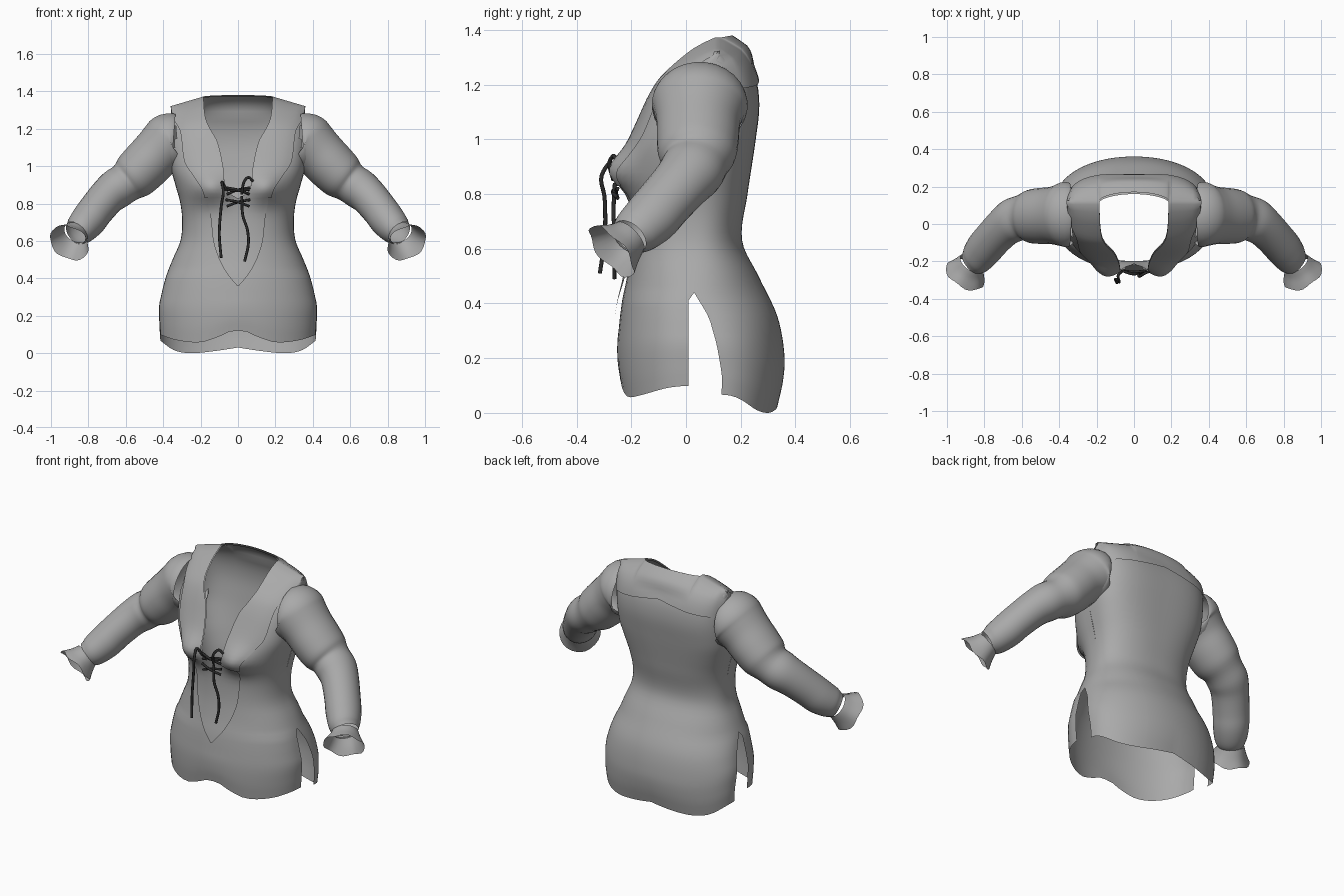
import bpy, bmesh, math
from mathutils import Vector

if "Cube" in bpy.data.objects:
    bpy.data.objects.remove(bpy.data.objects["Cube"])


def material(name, v):
    m = bpy.data.materials.new(name)
    m.diffuse_color = (v, v, v, 1)
    m.use_nodes = True
    m.node_tree.nodes["Principled BSDF"].inputs["Base Color"].default_value = m.diffuse_color
    return m


CLOTH = material("grey_cloth", 0.40)
DARK = material("dark_lace", 0.025)


def curve(table):
    """Smooth function through (position, value) pairs."""
    def slope(i):
        a, b = max(i - 1, 0), min(i + 1, len(table) - 1)
        return (table[b][1] - table[a][1]) / (table[b][0] - table[a][0])

    def f(z):
        z = min(max(z, table[0][0]), table[-1][0])
        i = 0
        while i < len(table) - 2 and z > table[i + 1][0]:
            i += 1
        (z0, v0), (z1, v1) = table[i], table[i + 1]
        h = z1 - z0
        t = (z - z0) / h
        return ((2*t**3 - 3*t*t + 1) * v0 + (t**3 - 2*t*t + t) * h * slope(i)
                + (3*t*t - 2*t**3) * v1 + (t**3 - t*t) * h * slope(i + 1))
    return f


TOP, NECK = 1.375, 0.185
# body profile by height
width = curve([(0, .415), (.1, .42), (.25, .42), (.4, .388), (.5, .35), (.6, .308), (.7, .298),
               (.8, .308), (.9, .335), (1, .36), (1.2, .363), (TOP, .355)])
front = curve([(0, -.24), (.12, -.25), (.25, -.25), (.4, -.235), (.5, -.215), (.62, -.2), (.75, -.2),
               (.86, -.215), (.95, -.215), (1.07, -.17), (1.21, -.1), (1.28, -.03), (1.34, .045), (TOP, .115)])
back = curve([(0, .335), (.1, .355), (.2, .36), (.35, .335), (.5, .265), (.63, .205), (.8, .225),
              (1, .255), (1.13, .268), (1.24, .25), (1.33, .195), (TOP, .115)])
middle = curve([(0, .03), (.44, .03), (1, .04), (1.2, .06), (TOP, .115)])
fullness = curve([(0, 2.05), (.4, 2.1), (.6, 2.3), (.75, 2.45), (.95, 2.9), (1.1, 3.1), (TOP, 3.2)])
slit_back = curve([(0, .13), (.1, .13), (.33, .09), (.44, .03)])
neck = curve([(.825, 0), (.87, .06), (1, .08), (1.13, .11), (1.2, .15), (1.26, .175), (TOP, NECK)])
hem_front = curve([(0, .12), (.04, .117), (.1, .09), (.2, .058), (.33, .07), (.42, .1)])
hem_back = curve([(0, .03), (.12, .012), (.25, 0), (.34, .015), (.42, .07)])


def on_body(x, z, side, off=0.0):
    """Point of the garment; side -1 is front, +1 is back."""
    w = width(z)
    p = fullness(z)
    s = max(0, 1 - min(x / w, 1) ** p) ** (1 / p)
    mid = middle(z)
    if z < .435:
        mid = .01 if side < 0 else slit_back(z)
    y = mid + ((front(z) if side < 0 else back(z)) - mid) * s
    if side < 0:
        y -= .065 * math.exp(-((x - .15) / .09) ** 2 - ((z - .88) / .075) ** 2)
    k = min(max((z - 1.1) / (TOP - 1.1), 0), 1)
    rim = min(max((z - 1.27) / (TOP - 1.27), 0), 1)
    round_neck = max(0, 1 - (x / NECK) ** 2) ** .6 if side > 0 else 0
    y += .045 * rim * round_neck
    hem = (hem_front if side < 0 else hem_back)(x) * max(0, 1 - z / .3)
    zz = z + hem - .05 * k * max(0, (x - NECK) / .17) - .008 * rim * (1 - round_neck) + off * k * .5
    return Vector((x, y + side * off, zz))


def finish(name, bm, mat, mirror=False):
    bmesh.ops.remove_doubles(bm, verts=bm.verts, dist=.0004)
    bmesh.ops.recalc_face_normals(bm, faces=bm.faces)
    me = bpy.data.meshes.new(name)
    bm.to_mesh(me)
    bm.free()
    me.materials.append(mat)
    ob = bpy.data.objects.new(name, me)
    bpy.context.collection.objects.link(ob)
    if mirror:
        mod = ob.modifiers.new("mirror", 'MIRROR')
        mod.merge_threshold = .001
    bpy.context.view_layer.objects.active = ob
    ob.select_set(True)
    bpy.ops.object.shade_smooth_by_angle(angle=math.radians(50))
    ob.select_set(False)
    return ob


def add_grid(bm, rows):
    vs = [[bm.verts.new(p) for p in r] for r in rows]
    for a, b in zip(vs, vs[1:]):
        for i in range(len(a) - 1):
            bm.faces.new((a[i], a[i + 1], b[i + 1], b[i]))


def span(a, b, n):
    return [a + (b - a) * i / n for i in range(n + 1)]


# body: front panel, back side panels and back centre, with side slits
bm = bmesh.new()
zs = span(0, TOP, 50)
arc = [math.sin(t * math.pi / 2) for t in span(0, 1, 14)]


def side_xs(a, z):
    return [a + (width(z) - a) * t for t in arc]


add_grid(bm, [[on_body(x, z, -1) for x in side_xs(max(0, neck(z)), z)] for z in zs])
add_grid(bm, [[on_body(x, z, 1) for x in side_xs(NECK, z)] for z in zs])
add_grid(bm, [[on_body(NECK * t, z, 1) for t in arc] for z in zs])
# armhole inside the sleeve
hole = []
for f in bm.faces:
    c = f.calc_center_median()
    if c.x > .3 and math.hypot(c.y - .05, c.z - 1.125) < .115:
        hole.append(f)
bmesh.ops.delete(bm, geom=hole, context='FACES')
finish("tunic_body", bm, CLOTH, True)

# collar: front lapels running over the shoulders to a wide back flap
bm = bmesh.new()
lapel = curve([(.82, .175), (.88, .195), (.95, .24), (1.02, .285), (1.2, .31), (1.28, .345), (TOP, .36)])
rows = [[on_body(x, z, -1, .01) for x in span(max(neck(z), .045), lapel(z), 8)]
        for z in span(.83, TOP, 26)]
rows += [[on_body(x, TOP - (TOP - 1.2) * t, 1, .01) for x in span(NECK, .36 - .008 * t, 8)]
         for t in span(0, 1, 8)]
add_grid(bm, rows)
add_grid(bm, [[on_body(x, TOP - t * (TOP - 1.2 - .03 * (1 - x / NECK)), 1, .01)
               for x in [NECK * a for a in arc]] for t in span(0, 1, 8)])
finish("collar", bm, CLOTH, True)

# pointed tongue under the lacing
bm = bmesh.new()
tongue = curve([(.36, .004), (.42, .055), (.5, .1), (.6, .132), (.72, .145), (.8, .16)])
add_grid(bm, [[on_body(x, z, -1, .005 + .03 * (.83 - z)) for x in span(0, tongue(z), 6)]
              for z in span(.36, .83, 16)])
finish("front_tongue", bm, CLOTH, True)


def tube(name, pts, radii, sides, steps, mat, mirror=False, caps=False, deep=1.0, ruffle=0.0):
    """Round tube along a smooth path; deep widens it along y, ruffle waves its far end."""
    n = len(pts) - 1
    fs = [curve([(i, p[c]) for i, p in enumerate(pts)]) for c in range(3)]
    fr = curve(list(enumerate(radii)))
    ts = span(0, n, steps)
    path = [Vector([f(t) for f in fs]) for t in ts]
    bm = bmesh.new()
    rows, u = [], None
    for i, c in enumerate(path):
        d = (path[min(i + 1, steps)] - path[max(i - 1, 0)]).normalized()
        if u is None:
            u = d.orthogonal()
        u = (u - d * u.dot(d)).normalized()
        v = d.cross(u)
        ring = []
        for a in span(0, 2 * math.pi, sides):
            o = (u * math.cos(a) + v * math.sin(a)) * fr(ts[i])
            o.y *= deep
            ring.append(c + o + d * ruffle * math.sin(5 * a) * i / steps)
        rows.append(ring)
    add_grid(bm, rows)
    if caps:
        for r in (rows[0], rows[-1]):
            bm.faces.new([bm.verts.new(p) for p in r[:-1]])
    return finish(name, bm, mat, mirror)


# gathered sleeves
tube("sleeves",
     [(.345, .05, 1.125), (.367, .05, 1.125), (.39, .048, 1.108), (.44, .045, 1.062), (.50, .043, 1.0),
      (.555, .04, .947), (.60, .035, .912), (.65, .017, .878), (.70, -.02, .835), (.76, -.083, .764),
      (.80, -.13, .71), (.84, -.18, .665), (.868, -.207, .643)],
     [.153, .158, .15, .138, .135, .128, .109, .108, .1, .096, .095, .085, .068],
     28, 48, CLOTH, True, deep=1.11)
# flared cuffs
tube("cuffs", [(.866, -.204, .645), (.884, -.237, .617), (.902, -.272, .59)],
     [.068, .086, .112], 30, 8, CLOTH, True, deep=1.08, ruffle=.007)

# crossed lacing between the lapels
for z in (.885, .82):
    for s in (-1, 1):
        tube("cross_lace", [(-.065 * s, -.25, z), (0, -.262 - .006 * s, z - .012), (.06 * s, -.25, z - .035)],
             [.007] * 3, 8, 10, DARK, caps=True)
tube("top_lace", [(-.06, -.25, .875), (0, -.265, .868), (.06, -.25, .875)], [.007] * 3, 8, 10, DARK, caps=True)

# hanging lace ends and bow loop
HANGING = [
    [(-.06, -.25, .87), (-.085, -.275, .915), (-.078, -.31, .86), (-.09, -.297, .78), (-.1, -.297, .64),
     (-.09, -.315, .51)],
    [(.02, -.26, .84), (.025, -.265, .74), (.05, -.262, .66), (.055, -.262, .58), (.035, -.262, .49)],
    [(.02, -.265, .85), (.03, -.28, .91), (.055, -.265, .94), (.08, -.255, .92)],
]
for pts in HANGING:
    tube("hanging_lace", pts, [.0075] * len(pts), 8, 24, DARK, caps=True)
